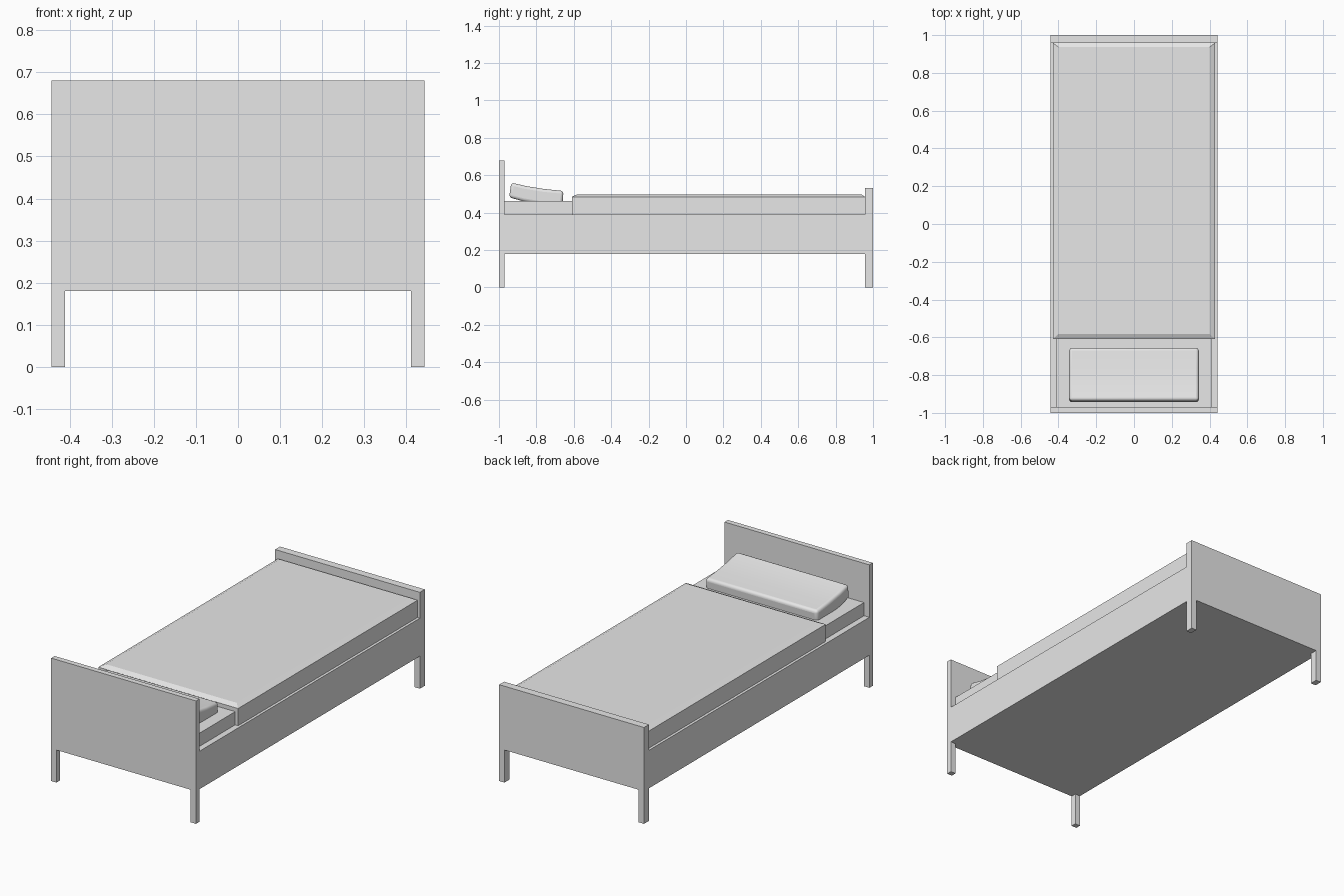
import bpy, bmesh
from mathutils import Vector

if "Cube" in bpy.data.objects:
    bpy.data.objects.remove(bpy.data.objects["Cube"])

GREY = (0.8, 0.8, 0.8, 1)
mat = bpy.data.materials.new("plain grey")
mat.use_nodes = True
mat.diffuse_color = GREY
mat.node_tree.nodes["Principled BSDF"].inputs["Base Color"].default_value = GREY

HALF_W = 0.443          # half width of the frame
LEG_W, LEG_H = 0.032, 0.18
HEAD, FOOT = -0.97, 0.957   # inner faces of the end boards


def extrude(name, points, direction):
    """Closed prism from a planar outline."""
    bm = bmesh.new()
    face = bm.faces.new([bm.verts.new(p) for p in points])
    new = bmesh.ops.extrude_face_region(bm, geom=[face])["geom"]
    verts = [v for v in new if isinstance(v, bmesh.types.BMVert)]
    bmesh.ops.translate(bm, verts=verts, vec=Vector(direction))
    bmesh.ops.recalc_face_normals(bm, faces=bm.faces)
    mesh = bpy.data.meshes.new(name)
    bm.to_mesh(mesh)
    bm.free()
    mesh.materials.append(mat)
    obj = bpy.data.objects.new(name, mesh)
    bpy.context.collection.objects.link(obj)
    return obj


def box(name, half_w, y0, y1, z0, z1):
    outline = [(-half_w, y0, z0), (half_w, y0, z0), (half_w, y1, z0), (-half_w, y1, z0)]
    return extrude(name, outline, (0, 0, z1 - z0))


def end_board(name, y0, y1, height):
    """Board with a leg at each side, cut as one outline."""
    inner = HALF_W - LEG_W
    half = [(inner, LEG_H), (inner, 0), (HALF_W, 0), (HALF_W, height)]
    outline = half + [(-x, z) for x, z in reversed(half)]
    return extrude(name, [(x, y0, z) for x, z in outline], (0, y1 - y0, 0))


# Bed frame
end_board("headboard", -1, HEAD, 0.68)
end_board("footboard", FOOT, 1, 0.533)
box("bed_base", HALF_W, HEAD, FOOT, LEG_H, 0.39)

# Mattress
box("mattress", 0.41, HEAD, FOOT, 0.39, 0.463)

# Blanket: a box whose top is inset and raised into a sloping rim
blanket = box("blanket", 0.428, -0.61, FOOT, 0.39, 0.485)
bm = bmesh.new()
bm.from_mesh(blanket.data)
top = max(bm.faces, key=lambda f: f.calc_center_median().z)
bmesh.ops.inset_region(bm, faces=[top], thickness=0.04, depth=0)
for v in top.verts:
    v.co.z = 0.498
    if v.co.y > 0:
        v.co.y = FOOT - 0.02
bm.to_mesh(blanket.data)
bm.free()

# Pillow: gently curved slab leaning on the headboard end
profile = [(-0.934, 0.561), (-0.86, 0.543), (-0.76, 0.527), (-0.655, 0.516),
           (-0.66, 0.44), (-0.78, 0.446), (-0.87, 0.461), (-0.946, 0.482)]
pillow = extrude("pillow", [(-0.343, y, z) for y, z in profile], (0.686, 0, 0))
bevel = pillow.modifiers.new("soft edges", "BEVEL")
bevel.width = 0.016
bevel.segments = 4
bevel.limit_method = "ANGLE"
bpy.context.view_layer.objects.active = pillow
pillow.select_set(True)
bpy.ops.object.shade_smooth_by_angle(angle=0.7)
